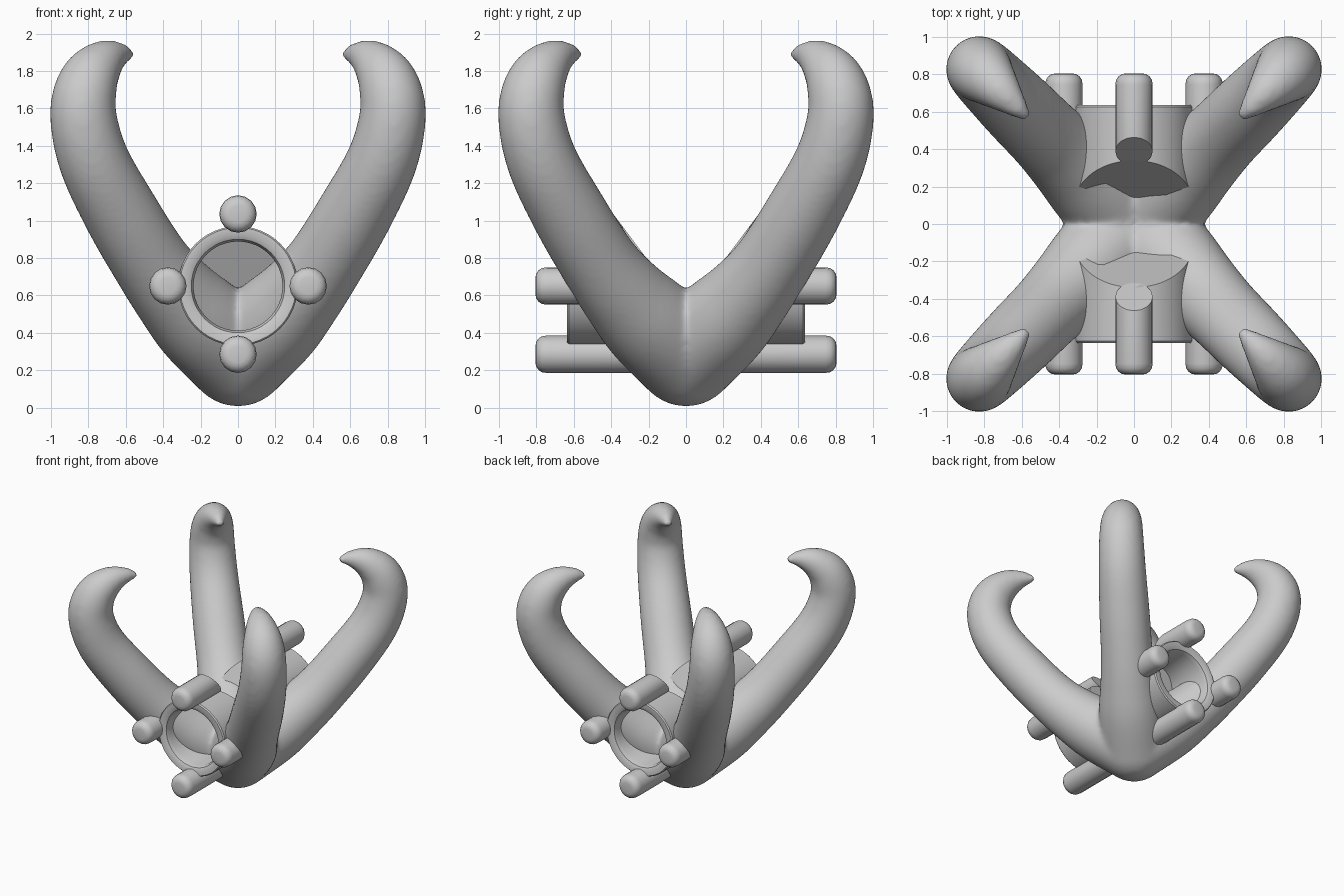
import bpy, bmesh
from math import sin, cos, pi, sqrt
from mathutils import Vector

if "Cube" in bpy.data.objects:
    bpy.data.objects.remove(bpy.data.objects["Cube"])


def finish(name, bm):
    bmesh.ops.recalc_face_normals(bm, faces=bm.faces[:])
    me = bpy.data.meshes.new(name)
    bm.to_mesh(me)
    bm.free()
    ob = bpy.data.objects.new(name, me)
    bpy.context.collection.objects.link(ob)
    return ob


def skin_rings(bm, rings):
    # bridge successive vertex rings and cap both ends
    n = len(rings[0])
    loops = [[bm.verts.new(p) for p in r] for r in rings]
    for a, b in zip(loops, loops[1:]):
        for i in range(n):
            j = (i + 1) % n
            bm.faces.new((a[i], a[j], b[j], b[i]))
    bm.faces.new(loops[0])
    bm.faces.new(loops[-1])


def catmull(pts, steps):
    p = [pts[0] * 2 - pts[1]] + pts + [pts[-1] * 2 - pts[-2]]
    out = []
    for i in range(1, len(p) - 2):
        a, b, c, d = p[i - 1:i + 3]
        for s in range(steps):
            t = s / steps
            out.append(0.5 * (2 * b + (c - a) * t + (2 * a - 5 * b + 4 * c - d) * t * t
                              + (3 * b - a - 3 * c + d) * t ** 3))
    return out + [pts[-1]]


# Claw: four curved prongs on the diagonals (offset per axis, height, radius)
PATH = [(0, .28, .275), (.2, .46, .26), (.34, .61, .23), (.465, .775, .21), (.62, 1.03, .203),
        (.77, 1.32, .19), (.828, 1.57, .178), (.80, 1.74, .162), (.725, 1.845, .122),
        (.64, 1.888, .072), (.565, 1.885, .025)]
path = catmull([Vector((a * sqrt(2), z, r)) for a, z, r in PATH], 5)
bm = bmesh.new()
for k in range(4):
    ang = pi / 4 + k * pi / 2
    out = Vector((cos(ang), sin(ang), 0))
    side = Vector((-sin(ang), cos(ang), 0))
    rings = []
    for i, p in enumerate(path):
        d = path[min(i + 1, len(path) - 1)] - path[max(i - 1, 0)]
        tan = (out * d.x + Vector((0, 0, d.y))).normalized()
        nor = side.cross(tan)
        c = out * p.x + Vector((0, 0, p.y))
        rings.append([c + p.z * (side * cos(t) + nor * sin(t))
                      for t in (2 * pi * j / 32 for j in range(32))])
    skin_rings(bm, rings)
res = bmesh.ops.create_uvsphere(bm, u_segments=32, v_segments=16, radius=.275)
bmesh.ops.translate(bm, verts=res["verts"], vec=(0, 0, .28))
claw = finish("claw_prongs", bm)
rm = claw.modifiers.new("Fuse", 'REMESH')
rm.mode = 'VOXEL'
rm.voxel_size = .02
rm.use_smooth_shade = True
sm = claw.modifiers.new("Blend", 'SMOOTH')
sm.factor = .5
sm.iterations = 14


# Parts along y, with the inner end cut on a slant that follows the prongs
def slant(z, low):
    return max(low, .1 + .75 * (z - .65))


def lathe(name, cx, cz, profile, segs, low):
    # profile entries: (radius, depth) or (radius, None, slant offset)
    bm = bmesh.new()
    rings = []
    for e in profile:
        ring = []
        for j in range(segs):
            t = 2 * pi * j / segs
            x, z = cx + e[0] * cos(t), cz + e[0] * sin(t)
            y = e[1] if e[1] is not None else slant(z, low) + e[2]
            ring.append((x, -y, z))
        rings.append(ring)
    skin_rings(bm, rings)
    ob = finish(name, bm)
    mir = ob.modifiers.new("Mirror", 'MIRROR')
    mir.use_axis = (False, True, False)
    mir.use_clip = False
    mir.use_mirror_merge = False
    bpy.ops.object.select_all(action='DESELECT')
    ob.select_set(True)
    bpy.context.view_layer.objects.active = ob
    bpy.ops.object.shade_smooth_by_angle(angle=.6)
    return ob


# Hollow sockets front and back
lathe("socket_tube", 0, .65,
      [(.32, None, 0), (.32, .625), (.312, .635), (.275, .635), (.25, .622),
       (.238, .59), (.238, None, .04)], 48, .05)

# Four rounded pins around each socket
for name, x, z, low in (("top_pin", 0, 1.035, 0), ("bottom_pin", 0, .285, .02),
                        ("left_pin", -.375, .65, .25), ("right_pin", .375, .65, .25)):
    prof = [(.1, None, 0), (.1, .745)]
    prof += [(.045 + .055 * cos(t), .75 + .055 * sin(t)) for t in (pi / 8, pi / 4, 3 * pi / 8, pi / 2)]
    lathe(name, x, z, prof, 16, low)
